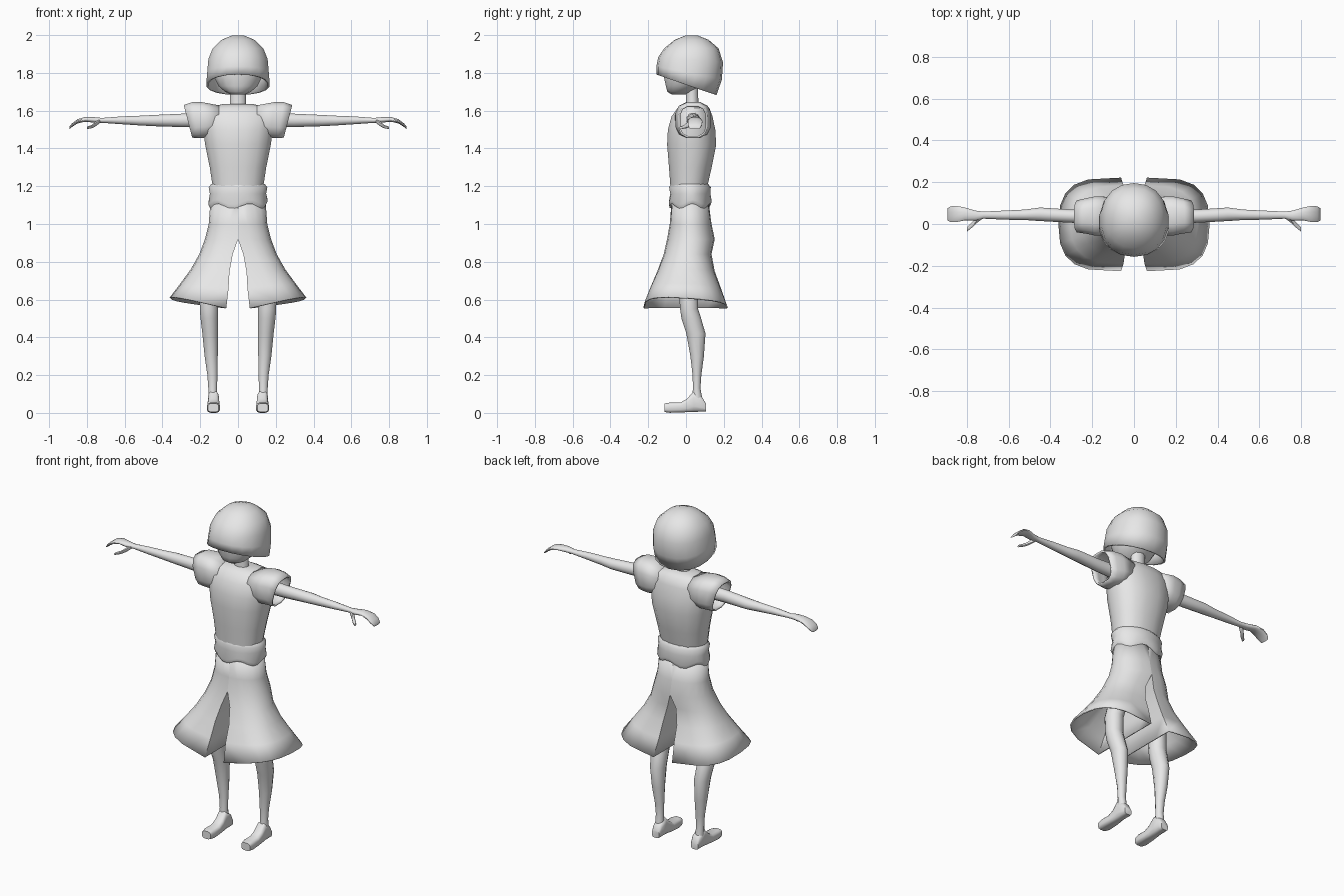
import bpy, bmesh, math

grey = bpy.data.materials.new("plain_grey")
grey.diffuse_color = (0.8, 0.8, 0.8, 1)


def finish(bm, name, mirror=False, thick=0, angle=50):
    bmesh.ops.recalc_face_normals(bm, faces=bm.faces)
    me = bpy.data.meshes.new(name)
    bm.to_mesh(me)
    bm.free()
    me.materials.append(grey)
    ob = bpy.data.objects.new(name, me)
    bpy.context.collection.objects.link(ob)
    bpy.ops.object.select_all(action='DESELECT')
    ob.select_set(True)
    bpy.context.view_layer.objects.active = ob
    bpy.ops.object.shade_smooth_by_angle(angle=math.radians(angle))
    if thick:
        m = ob.modifiers.new("Thickness", 'SOLIDIFY')
        m.thickness = thick
        m.offset = -1
    if mirror:
        m = ob.modifiers.new("Mirror", 'MIRROR')
        m.use_clip = True
    return ob


def skin(bm, rings, caps):
    vs = [[bm.verts.new(p) for p in r] for r in rings]
    n = len(vs[0])
    for a, b in zip(vs, vs[1:]):
        for i in range(n):
            j = (i + 1) % n
            q = (a[i], a[j], b[j], b[i])
            if any(abs(v.co.x) > 1e-4 for v in q):
                bm.faces.new(q)
    if caps[0]:
        bm.faces.new(vs[0])
    if caps[1]:
        bm.faces.new(vs[-1])


def power(v, e):
    return math.copysign(abs(v) ** e, v)


def loft(name, axis, sections, n=12, e=1.0, caps=(1, 1), wave=None, **kw):
    """Rings along an axis: (t, a0, a1, b0, b1, shear_a, shear_b)."""
    rings = []
    for k, s in enumerate(sections):
        t, a0, a1, b0, b1, sa, sb = (tuple(s) + (0, 0))[:7]
        ring = []
        for i in range(n):
            th = 2 * math.pi * (i + 0.5) / n
            da = (a1 - a0) / 2 * power(math.cos(th), e)
            db = (b1 - b0) / 2 * power(math.sin(th), e)
            a, b = (a0 + a1) / 2 + da, (b0 + b1) / 2 + db
            tt = t + sa * da + sb * db + (wave(k, th) if wave else 0)
            ring.append({'x': (tt, a, b), 'y': (a, tt, b), 'z': (a, b, tt)}[axis])
        rings.append(ring)
    bm = bmesh.new()
    skin(bm, rings, caps)
    return finish(bm, name, **kw)


def sym(z, r, y0, y1, *shear):
    return (z, -r, r, y0, y1, *shear)


# Head, neck and bobbed hair
loft("head", 'z', [sym(1.685, .035, -.075, .0), sym(1.7, .07, -.1, .03),
                   sym(1.73, .105, -.108, .08), sym(1.78, .13, -.12, .13),
                   sym(1.86, .135, -.12, .15), sym(1.93, .1, -.08, .13)], n=16)
loft("neck", 'z', [sym(1.58, .055, -.01, .08), sym(1.64, .043, 0, .066),
                   sym(1.74, .043, -.005, .066)])
loft("hair", 'z', [sym(1.737, .17, -.157, .162, 0, -.34), sym(1.80, .165, -.157, .19, 0, -.2),
                   sym(1.87, .159, -.147, .196, 0, -.08), sym(1.93, .136, -.115, .172),
                   sym(1.975, .088, -.06, .12), sym(1.997, .035, -.005, .065)],
     n=18, e=.92, caps=(0, 1), thick=.012)

# Shirt body and flared cap sleeves
loft("shirt", 'z', [sym(1.17, .132, -.082, .108), sym(1.3, .152, -.092, .138),
                    sym(1.42, .177, -.102, .162), sym(1.5, .187, -.098, .157),
                    sym(1.57, .19, -.078, .142), sym(1.615, .17, -.045, .125),
                    sym(1.635, .08, -.012, .09)], n=16, e=.88)
loft("sleeve", 'x', [(.1, -.06, .13, 1.48, 1.63), (.18, -.058, .135, 1.455, 1.647, 0, .1),
                     (.225, -.048, .125, 1.452, 1.647, 0, .18),
                     (.265, -.042, .115, 1.455, 1.632, 0, .26)],
     n=12, e=.7, caps=(0, 0), thick=.01, mirror=True)

# Rolled waist sash with a ragged lower edge
loft("sash", 'z', [sym(1.12, .13, -.07, .11), sym(1.095, .148, -.086, .128),
                   sym(1.115, .158, -.092, .136), sym(1.16, .15, -.084, .13),
                   sym(1.195, .156, -.09, .132), sym(1.212, .142, -.08, .118),
                   sym(1.2, .12, -.07, .1)], n=28,
     wave=lambda k, th: .013 * math.sin(5 * th + 1) if k in (1, 2) else 0)


# Wide flared trousers: D-shaped rings that join above the crotch
def trousers():
    #        z    x0    x1    y0     y1   roundness  hem slope
    table = [(1.13, 0, .145, -.075, .118, 1, 0), (1.0, 0, .155, -.086, .135, .95, 0),
             (.92, 0, .175, -.1, .152, .9, 0), (.84, .028, .205, -.118, .135, .85, 0),
             (.75, .045, .25, -.152, .152, .75, .01), (.66, .05, .305, -.19, .185, .65, .025),
             (.555, .062, .362, -.226, .222, .55, .055)]
    rings = []
    for z, x0, x1, y0, y1, e, slope in table:
        ym, h = (y0 + y1) / 2, (y1 - y0) / 2
        ring = []
        for i in range(11):
            th = math.pi * (i / 10 - .5)
            c = max(0, math.cos(th)) ** e if 0 < i < 10 else 0
            y = ym + h * power(math.sin(th), .5 + .5 * e)
            ring.append((x0 + (x1 - x0) * c, y, z + slope * c * (1 - 1.2 * y)))
        for i in range(1, 4):
            ring.append((x0, ym + h * (1 - i / 2), z))
        rings.append(ring)
    bm = bmesh.new()
    skin(bm, rings, (0, 0))
    finish(bm, "trousers", mirror=True, thick=.008)


trousers()

# Legs and shoes
loft("leg", 'z', [(.9, .04, .15, -.03, .1), (.65, .1, .205, -.04, .065),
                  (.55, .104, .204, -.033, .066), (.5, .104, .2, -.026, .082),
                  (.42, .104, .19, .0, .105), (.3, .106, .178, .022, .096),
                  (.2, .108, .163, .034, .082), (.13, .11, .158, .036, .077),
                  (.06, .108, .158, .03, .09)], n=12, mirror=True)
loft("shoe", 'y', [(.105, .106, .154, .007, .05), (.085, .1, .158, .006, .085),
                   (.04, .1, .16, .004, .115), (.005, .098, .161, .003, .075),
                   (-.03, .096, .163, .002, .055), (-.085, .095, .165, 0, .055),
                   (-.115, .102, .16, .004, .05)], n=12, e=.6, mirror=True)

# Arms with curved hands and thumbs
loft("arm", 'x', [(.16, 0, .075, 1.51, 1.59), (.3, .005, .07, 1.512, 1.585),
                  (.45, .013, .08, 1.517, 1.578), (.52, .018, .07, 1.521, 1.574),
                  (.62, .02, .065, 1.528, 1.57), (.72, .025, .06, 1.535, 1.562),
                  (.76, .015, .065, 1.536, 1.566), (.81, .016, .08, 1.541, 1.567),
                  (.85, .008, .088, 1.532, 1.555), (.878, .008, .086, 1.514, 1.534),
                  (.893, .016, .076, 1.502, 1.516)], n=12, mirror=True)
loft("thumb", 'x', [(.73, .02, .045, 1.535, 1.558), (.755, .002, .032, 1.515, 1.542),
                    (.775, -.018, .01, 1.506, 1.525), (.8, -.037, -.016, 1.502, 1.516)],
     n=8, mirror=True)
